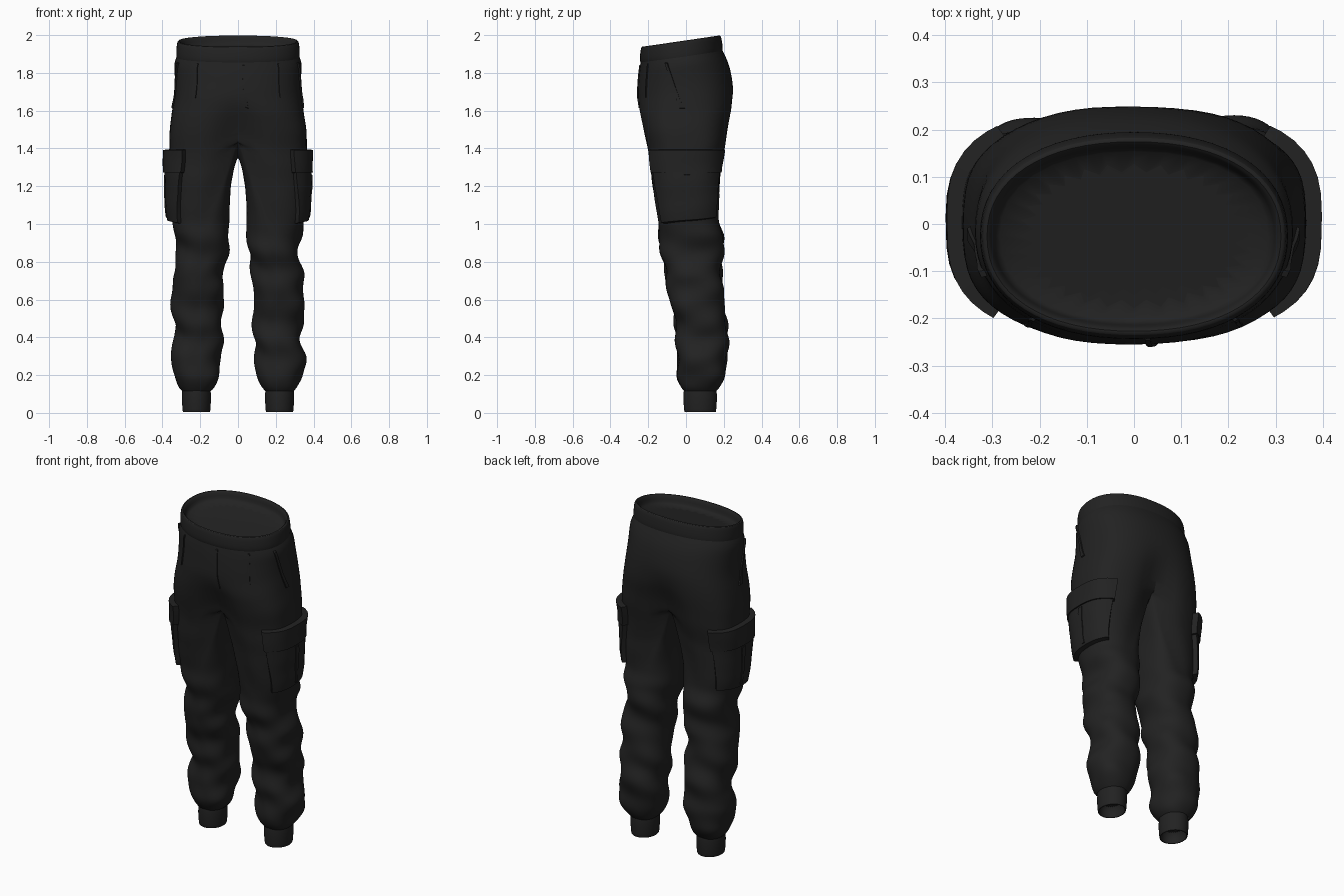
import bpy, bmesh, math
from mathutils import Vector

if "Cube" in bpy.data.objects:
    bpy.data.objects.remove(bpy.data.objects["Cube"])

black = bpy.data.materials.new("black cotton")
black.use_nodes = True
black.diffuse_color = (0.016, 0.016, 0.016, 1)
black.node_tree.nodes["Principled BSDF"].inputs["Base Color"].default_value = black.diffuse_color

# Half-garment sections: height, outer x, inner x, front y, back y
SECTIONS = [
    (2.00, .318, 0, -.232, .178), (1.90, .322, 0, -.24, .19), (1.86, .342, 0, -.247, .21),
    (1.80, .336, 0, -.253, .235), (1.70, .335, 0, -.258, .253), (1.60, .35, 0, -.253, .248),
    (1.50, .363, 0, -.235, .23), (1.40, .367, 0, -.21, .213), (1.36, .367, 0, -.205, .205),
    (1.30, .365, .02, -.197, .195), (1.20, .365, .038, -.185, .185), (1.08, .36, .045, -.165, .18),
    (1.00, .345, .045, -.15, .18), (.95, .345, .046, -.145, .198), (.87, .32, .05, -.137, .2),
    (.80, .325, .062, -.12, .188), (.72, .348, .077, -.11, .19), (.60, .353, .08, -.088, .2),
    (.50, .345, .08, -.06, .212), (.40, .333, .082, -.05, .22), (.30, .357, .088, -.05, .22),
    (.22, .35, .095, -.045, .207), (.15, .33, .108, -.04, .193), (.115, .295, .145, -.01, .16)]
HALF = math.pi / 2


def smooth(a, b, v):
    v = min(1, max(0, (v - a) / (b - a)))
    return v * v * (3 - 2 * v)


def section(z):
    for a, b in zip(SECTIONS, SECTIONS[1:]):
        if z >= b[0]:
            k = min(1, (a[0] - z) / (a[0] - b[0]))
            return [p + (q - p) * k for p, q in zip(a[1:], b[1:])]
    return SECTIONS[-1][1:]


def base(z, t, side):
    """Cloth point on one half; t runs from front (-90 deg) round the outside to the back."""
    xo, xi, yf, yb = section(z)
    cx, cy, rx, ry = (xo + xi) / 2, (yf + yb) / 2, (xo - xi) / 2, (yb - yf) / 2
    c, s = math.cos(t), math.sin(t)
    p = .65 + .25 * smooth(1.4, 1.9, z)
    # half-body outline, flat on the inner side
    dx = xi + 2 * rx * max(0, c) ** p
    dy = ry * (math.copysign(abs(s) ** p, s) if c > 0 else s)
    centre = math.exp(-((dx - xi) / .07) ** 2)
    dy *= 1 - .25 * smooth(1.7, 1.36, z) * centre
    # round leg outline
    ex = cx + rx * math.copysign(abs(c) ** .85, c)
    ey = ry * math.copysign(abs(s) ** .85, s)
    w = smooth(1.34, .9, z)
    x, y = dx + (ex - dx) * w, cy + dy + (ey - dy) * w
    lift = .09 * max(0, 1 - abs(z - 1.36) / .35) * abs(s) ** 4 * centre * (1 - w)
    # soft cloth folds, strongest at the knee and ankle
    amp = (.0015 + .007 * smooth(1.1, .8, z)) * smooth(1.85, 1.6, z) * smooth(.1, .18, z)
    fold = math.sin(26 * z + 2.2 * t * side + side) + .6 * math.sin(41 * z - 3 * math.sin(t) + 2 * side)
    fold *= amp * (1 - centre * (1 - w))
    x += fold * c
    y += fold * s
    return Vector((x * side, y, z + lift + .143 * y * smooth(1.5, 1.9, z)))


def cloth(z, t, side, off=0):
    """Cloth point pushed outwards by off."""
    p = base(z, t, side)
    if off:
        d = base(z, min(HALF, t + .02), side) - base(z, max(-HALF, t - .02), side)
        p += Vector((d.y, -d.x, 0)).normalized() * off * side
        if abs(abs(t) - HALF) < .001:
            p.x = 0
    return p


def finish(bm, name, levels=1, angle=50):
    bmesh.ops.remove_doubles(bm, verts=bm.verts, dist=.0002)
    bmesh.ops.recalc_face_normals(bm, faces=bm.faces)
    mesh = bpy.data.meshes.new(name)
    bm.to_mesh(mesh)
    bm.free()
    mesh.materials.append(black)
    ob = bpy.data.objects.new(name, mesh)
    bpy.context.collection.objects.link(ob)
    if levels:
        ob.modifiers.new("soften", "SUBSURF").levels = levels
        ob.modifiers["soften"].render_levels = levels
    bpy.ops.object.select_all(action="DESELECT")
    ob.select_set(True)
    bpy.context.view_layer.objects.active = ob
    bpy.ops.object.shade_smooth_by_angle(angle=math.radians(angle))
    return ob


def bridge(bm, a, b, closed):
    for i in range(len(a) if closed else len(a) - 1):
        j = (i + 1) % len(a)
        bm.faces.new((a[i], a[j], b[j], b[i]))


def loft(name, rings, cap=True):
    bm = bmesh.new()
    loops = [[bm.verts.new(p) for p in ring] for ring in rings]
    for a, b in zip(loops, loops[1:]):
        bridge(bm, a, b, True)
    if cap:
        bm.faces.new(loops[-1])
    return finish(bm, name)


def patch(name, side, path, thick, nu, nv):
    """Raised cloth panel; path maps (u, v) to height and angle."""
    bm = bmesh.new()
    us = [0, .015] + [i / nu for i in range(1, nu)] + [.985, 1]
    vs = [0, .02] + [i / nv for i in range(1, nv)] + [.98, 1]
    rows = []
    for v in vs:
        row = []
        for u in us:
            z, t = path(u, v)
            edge = u in (0, 1) or v in (0, 1)
            row.append(bm.verts.new(cloth(z, t, side, -.006 if edge else thick)))
        rows.append(row)
    for a, b in zip(rows, rows[1:]):
        bridge(bm, a, b, False)
    return finish(bm, name, 0, 40)


# Trouser shell: open half rings at the hips, closed rings down each leg
SEG = 16
arc = [-HALF + math.pi * i / SEG for i in range(SEG + 1)]
full = arc + [HALF + math.pi * i / SEG for i in range(1, SEG)]
hip_heights = [1.9 - .045 * i for i in range(12)]
leg_heights = [1.36 - .032 * i for i in range(38)] + [.135, .115]
bm = bmesh.new()
for side in (1, -1):
    hips = [[bm.verts.new(cloth(z, t, side)) for t in arc] for z in hip_heights]
    legs = [[bm.verts.new(cloth(z, t, side)) for t in full] for z in leg_heights]
    for a, b in zip(hips, hips[1:]):
        bridge(bm, a, b, False)
    bridge(bm, hips[-1], legs[0][:SEG + 1], False)
    for a, b in zip(legs, legs[1:]):
        bridge(bm, a, b, True)
finish(bm, "trouser_shell")

# Elastic waistband with inner lining
band = [(1.88, -.006), (1.895, .004), (1.92, .007), (1.955, .006), (1.971, .003),
        (1.974, -.006), (1.964, -.016), (1.93, -.026), (1.91, -.03)]
loft("waistband", [[cloth(z, t, 1, o) for t in arc] +
                   [cloth(z, t, -1, o) for t in reversed(arc[1:-1])] for z, o in band])

for side, label in ((1, "left"), (-1, "right")):
    # Ribbed ankle cuff
    cuff = [(.15, .9), (.12, .98), (.07, 1), (.015, .95), (.004, .93), (.002, .86), (.02, .83), (.08, .83)]
    loft(label + "_cuff", [[(side * (.22 + .078 * r * math.cos(t)), .075 + .09 * r * math.sin(t), z)
                            for t in full] for z, r in cuff])
    # Cargo pocket, flap and centre pleat
    patch(label + "_cargo_pocket", side,
          lambda u, v: (1.0 + .03 * u + (.34 - .03 * u) * v, -.82 + 1.68 * u), .024, 14, 10)
    patch(label + "_pocket_flap", side,
          lambda u, v: (1.27 + .125 * v, -.86 + 1.76 * u), .031, 14, 4)
    patch(label + "_pocket_pleat", side,
          lambda u, v: (1.03 + .235 * v, -.01 + .05 * u), .028, 2, 6)
    # Slanted hand pocket welt and front seam
    patch(label + "_hand_pocket_welt", side,
          lambda u, v: (1.61 + .26 * v, -.06 - .32 * v + .06 * u), .005, 2, 10)
    patch(label + "_front_seam", side,
          lambda u, v: (1.68 + .2 * v, -.93 + .03 * u), .003, 2, 8)

# Fly stitching
patch("fly_seam", 1, lambda u, v: (1.6 + .28 * v, -1.52 + .03 * u), .003, 2, 8)
